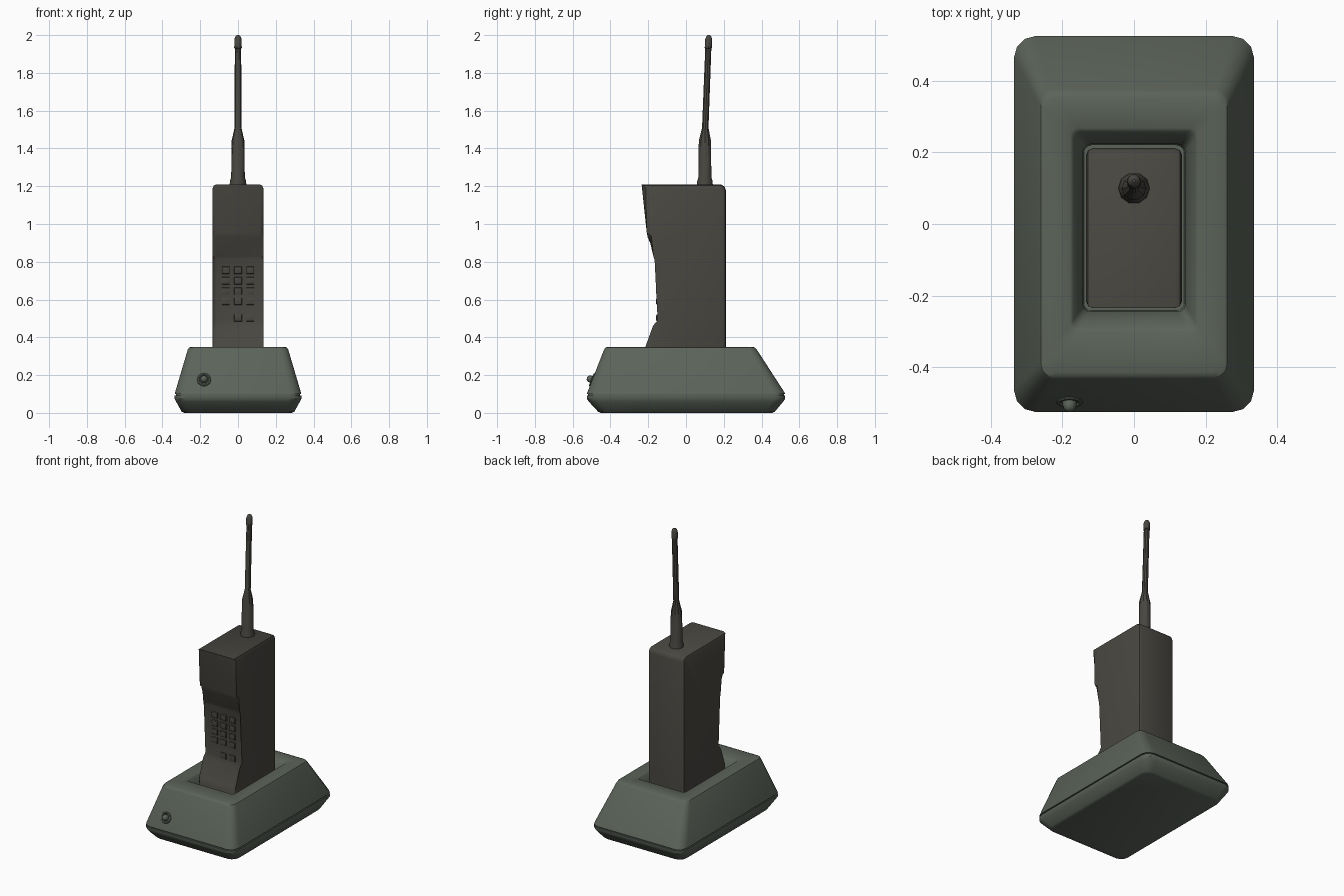
import bpy, bmesh, math
from mathutils import Vector, Matrix

if "Cube" in bpy.data.objects:
    bpy.data.objects.remove(bpy.data.objects["Cube"])


def material(name, rgb):
    m = bpy.data.materials.new(name)
    m.diffuse_color = (*rgb, 1)
    m.use_nodes = True
    m.node_tree.nodes["Principled BSDF"].inputs["Base Color"].default_value = m.diffuse_color
    return m


GREEN = material("green_grey", (0.105, 0.125, 0.10))
DARK = material("dark_grey", (0.066, 0.062, 0.052))


def finish(name, bm, mat, angle=35):
    bmesh.ops.recalc_face_normals(bm, faces=bm.faces)
    mesh = bpy.data.meshes.new(name)
    bm.to_mesh(mesh)
    bm.free()
    mesh.materials.append(mat)
    ob = bpy.data.objects.new(name, mesh)
    bpy.context.collection.objects.link(ob)
    bpy.ops.object.select_all(action='DESELECT')
    ob.select_set(True)
    bpy.context.view_layer.objects.active = ob
    bpy.ops.object.shade_smooth_by_angle(angle=math.radians(angle))
    return ob


def loft(rings):
    """Skin a stack of equal-length rings and cap both ends."""
    bm = bmesh.new()
    rows = [[bm.verts.new(p) for p in r] for r in rings]
    n = len(rows[0])
    for a, b in zip(rows, rows[1:]):
        for i in range(n):
            j = (i + 1) % n
            bm.faces.new((a[i], a[j], b[j], b[i]))
    bm.faces.new(rows[0][::-1])
    bm.faces.new(rows[-1])
    return bm


def rounded_rect(hx, y0, y1, z, r, seg=3):
    pts = []
    corners = [(hx - r, y1 - r), (-hx + r, y1 - r), (-hx + r, y0 + r), (hx - r, y0 + r)]
    for k, (cx, cy) in enumerate(corners):
        for s in range(seg + 1):
            a = (k + s / seg) * math.pi / 2
            pts.append((cx + r * math.cos(a), cy + r * math.sin(a), z))
    return pts


def circle(y, z, r, n=10):
    return [(r * math.cos(2 * math.pi * i / n), y + r * math.sin(2 * math.pi * i / n), z)
            for i in range(n)]


# Charger base: chamfered foot, seam groove, sloping walls, recess for the handset
base = [
    (0.285, -0.45, 0.455, 0.0, 0.05), (0.298, -0.465, 0.47, 0.006, 0.05),
    (0.328, -0.515, 0.515, 0.06, 0.06), (0.335, -0.525, 0.525, 0.075, 0.06),
    (0.335, -0.525, 0.525, 0.092, 0.06), (0.328, -0.518, 0.518, 0.093, 0.055),
    (0.328, -0.518, 0.518, 0.099, 0.055), (0.335, -0.525, 0.525, 0.10, 0.06),
    (0.332, -0.521, 0.519, 0.112, 0.06), (0.266, -0.434, 0.375, 0.335, 0.04),
    (0.260, -0.427, 0.366, 0.345, 0.035), (0.248, -0.414, 0.352, 0.35, 0.03),
    (0.178, -0.302, 0.268, 0.35, 0.02), (0.170, -0.290, 0.258, 0.343, 0.02),
    (0.143, -0.245, 0.223, 0.27, 0.02), (0.140, -0.242, 0.220, 0.15, 0.02),
]
finish("charger_base", loft([rounded_rect(*r) for r in base]), GREEN)

# Handset: side profile extruded across x, with rounded side edges
profile = [(-0.235, 0.15), (-0.235, 0.31), (-0.215, 0.35), (-0.155, 0.455),
           (-0.150, 0.49), (-0.146, 0.81), (-0.152, 0.83), (-0.203, 0.93),
           (-0.208, 0.955), (-0.235, 1.21), (0.185, 1.21), (0.205, 1.197),
           (0.212, 1.175), (0.212, 0.15)]
bm = loft([[(x, y, z) for y, z in profile] for x in (-0.134, 0.134)])
caps = [f for f in bm.faces if len(f.verts) == len(profile)]
bmesh.ops.bevel(bm, geom=list({e for f in caps for e in f.edges}), offset=0.02,
                segments=2, profile=0.5, affect='EDGES')
finish("handset", bm, DARK, 40)

# Keypad: four rows of three and a short lower row
keys = [(x, z) for z in (0.755, 0.70, 0.645, 0.59) for x in (-0.065, 0, 0.065)]
keys += [(0, 0.503), (0.065, 0.503)]
for i, (x, z) in enumerate(keys):
    bm = bmesh.new()
    bmesh.ops.create_cube(bm, size=1, matrix=Matrix.Translation((x, -0.145, z))
                          @ Matrix.Diagonal((0.042, 0.026, 0.038, 1)))
    front = [e for e in bm.edges if all(v.co.y < -0.145 for v in e.verts)]
    bmesh.ops.bevel(bm, geom=front, offset=0.007, segments=2, profile=0.5, affect='EDGES')
    finish(f"key_{i + 1}", bm, DARK)

# Antenna: thick sleeve with a slightly leaning rod and rounded tip
antenna = [(0.10, 1.19, 0.045), (0.10, 1.225, 0.043), (0.10, 1.25, 0.036),
           (0.10, 1.44, 0.034), (0.102, 1.51, 0.018), (0.118, 1.93, 0.017),
           (0.118, 1.932, 0.020), (0.120, 1.98, 0.019), (0.1205, 1.994, 0.013),
           (0.1205, 2.0, 0.005)]
finish("antenna", loft([circle(*a) for a in antenna]), DARK)

# Charge light: raised ring and domed bulb set square to the sloping front
normal = Vector((0, -0.223, 0.087)).normalized()
place = Matrix.Translation((-0.18, -0.496, 0.175)) @ normal.to_track_quat('Z', 'Y').to_matrix().to_4x4()
ring = [(-0.01, 0.037), (0.003, 0.037), (0.006, 0.034), (0.006, 0.028), (0.0, 0.024)]
bulb = [(-0.01, 0.019), (0.012, 0.019), (0.022, 0.016), (0.028, 0.010), (0.030, 0.003)]
for name, prof, mat in (("light_ring", ring, GREEN), ("light_bulb", bulb, GREEN)):
    bm = loft([circle(0, z, r, 12) for z, r in prof])
    bm.transform(place)
    finish(name, bm, mat)
